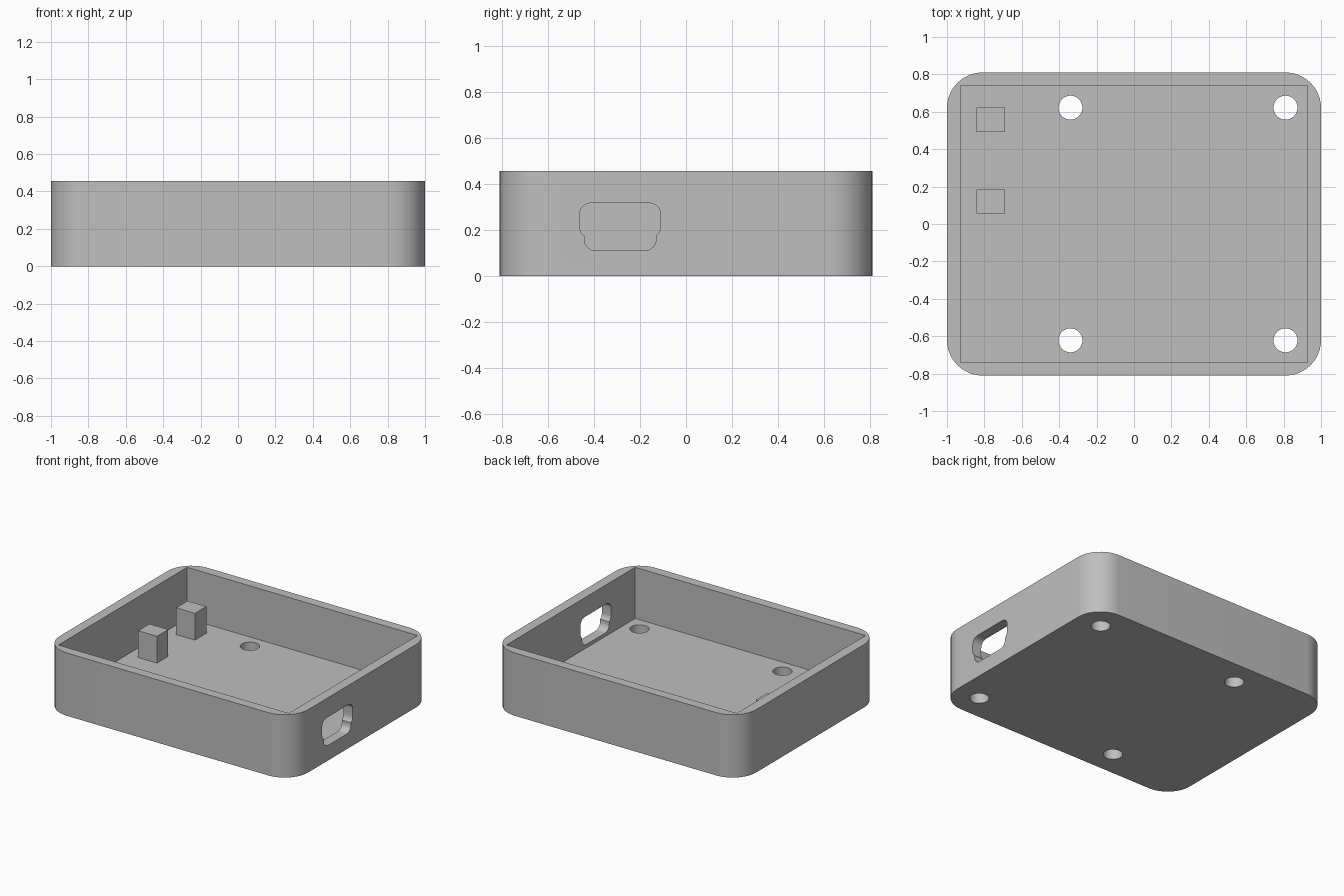
import bpy, bmesh, math
from mathutils import Matrix

cube = bpy.data.objects.get("Cube")
if cube:
    bpy.data.objects.remove(cube, do_unlink=True)

HEIGHT, FLOOR = 0.457, 0.085

grey = bpy.data.materials.new("plain grey")
grey.use_nodes = True
colour = (0.52, 0.52, 0.52, 1)
grey.diffuse_color = colour
grey.node_tree.nodes["Principled BSDF"].inputs["Base Color"].default_value = colour


def rounded_rect(u0, u1, v0, v1, r, steps=12):
    """Counter-clockwise outline; zero radius gives sharp corners."""
    if r == 0:
        return [(u0, v0), (u1, v0), (u1, v1), (u0, v1)]
    centres = [(u1 - r, v1 - r), (u0 + r, v1 - r), (u0 + r, v0 + r), (u1 - r, v0 + r)]
    points = []
    for quarter, (cu, cv) in enumerate(centres):
        for i in range(steps + 1):
            a = math.pi / 2 * (quarter + i / steps)
            points.append((cu + r * math.cos(a), cv + r * math.sin(a)))
    return points


def prism(name, outline, low, high, along_x=False):
    """Extrude an outline along z, or along x with the outline in y and z."""
    bm = bmesh.new()
    base = bm.faces.new([bm.verts.new((u, v, low)) for u, v in outline])
    new = bmesh.ops.extrude_face_region(bm, geom=[base])["geom"]
    top = [g for g in new if isinstance(g, bmesh.types.BMVert)]
    bmesh.ops.translate(bm, verts=top, vec=(0, 0, high - low))
    if along_x:
        turn = Matrix(((0, 0, 1), (1, 0, 0), (0, 1, 0)))
        bmesh.ops.transform(bm, matrix=turn.to_4x4(), verts=bm.verts)
    bmesh.ops.recalc_face_normals(bm, faces=bm.faces)
    mesh = bpy.data.meshes.new(name)
    bm.to_mesh(mesh)
    bm.free()
    mesh.materials.append(grey)
    obj = bpy.data.objects.new(name, mesh)
    bpy.context.collection.objects.link(obj)
    return obj


def cut(target, cutter):
    """Subtract the cutter and discard it."""
    cutter.hide_render = True
    mod = target.modifiers.new("cut", 'BOOLEAN')
    mod.operation, mod.solver, mod.object = 'DIFFERENCE', 'EXACT', cutter
    bpy.context.view_layer.objects.active = target
    bpy.ops.object.modifier_apply(modifier=mod.name)
    bpy.data.objects.remove(cutter, do_unlink=True)


# Open tray with rounded outer corners and a square-cornered cavity
tray = prism("case_tray", rounded_rect(-1, 1, -0.81, 0.81, 0.19), 0, HEIGHT)
cut(tray, prism("cavity", rounded_rect(-0.927, 0.927, -0.74, 0.74, 0), FLOOR, 1))

# Screw holes through the floor
R = 0.064
for x in (-0.34, 0.81):
    for y in (-0.622, 0.622):
        hole = rounded_rect(x - R, x + R, y - R, y + R, R * 0.999)
        cut(tray, prism("screw_hole", hole, -0.1, 0.2))

# Connector slot in the left wall: wide upper part, narrower lower part
for y0, y1, z0, z1 in ((-0.462, -0.11, 0.165, 0.317), (-0.442, -0.13, 0.11, 0.28)):
    cut(tray, prism("slot", rounded_rect(y0, y1, z0, z1, 0.05), 0.8, 1.2, True))

# Support posts on the floor
for name, y in (("front_post", 0.12), ("back_post", 0.557)):
    prism(name, rounded_rect(-0.842, -0.691, y - 0.065, y + 0.065, 0), FLOOR - 0.01, 0.28)

# Smooth the curved walls, keep the edges crisp
bpy.ops.object.select_all(action='DESELECT')
tray.select_set(True)
bpy.context.view_layer.objects.active = tray
bpy.ops.object.shade_smooth_by_angle(angle=math.radians(30))
